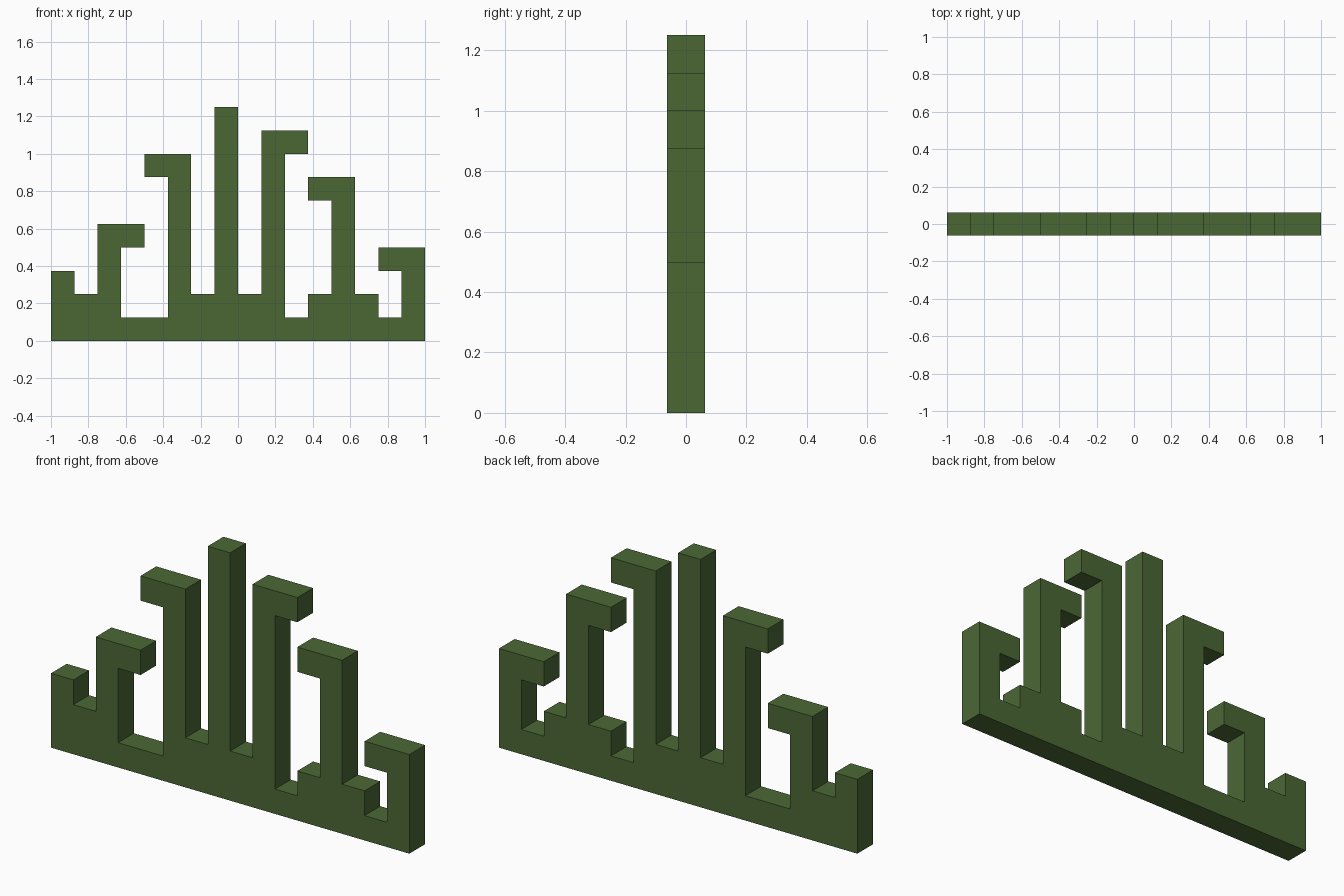
import bpy, bmesh, math

if "Cube" in bpy.data.objects:
    bpy.data.objects.remove(bpy.data.objects["Cube"])

U = 0.125  # everything sits on a grid of 1/8 unit

# column heights from left to right, in grid units
heights = [3, 2, 5, 1, 1, 8, 2, 10, 2, 9, 1, 2, 7, 2, 1, 4]
# hooked tips: column -> row of the overhanging cell
hooks = {3: 4, 4: 7, 10: 8, 11: 6, 14: 3}

cells = {(i, k) for i, h in enumerate(heights) for k in range(h)}
cells |= set(hooks.items())

# front plate of grid cells, joined into one flat silhouette
bm = bmesh.new()
for i, k in sorted(cells):
    x, z = (i - 8) * U, k * U
    bm.faces.new([bm.verts.new(p) for p in (
        (x, -U / 2, z), (x + U, -U / 2, z),
        (x + U, -U / 2, z + U), (x, -U / 2, z + U))])
bmesh.ops.remove_doubles(bm, verts=bm.verts, dist=1e-4)
bmesh.ops.dissolve_limit(bm, angle_limit=math.radians(1),
                         verts=bm.verts, edges=bm.edges)

# give the silhouette its thickness
front = bm.faces[:]
res = bmesh.ops.extrude_face_region(bm, geom=front, use_keep_orig=True)
verts = [g for g in res["geom"] if isinstance(g, bmesh.types.BMVert)]
bmesh.ops.translate(bm, verts=verts, vec=(0, U, 0))
bmesh.ops.recalc_face_normals(bm, faces=bm.faces)

mesh = bpy.data.meshes.new("grass_tuft")
bm.to_mesh(mesh)
bm.free()
tuft = bpy.data.objects.new("grass_tuft", mesh)
bpy.context.collection.objects.link(tuft)

green = bpy.data.materials.new("grass green")
green.diffuse_color = (0.07, 0.137, 0.036, 1)
green.use_nodes = True
green.node_tree.nodes["Principled BSDF"].inputs["Base Color"].default_value = green.diffuse_color
mesh.materials.append(green)
